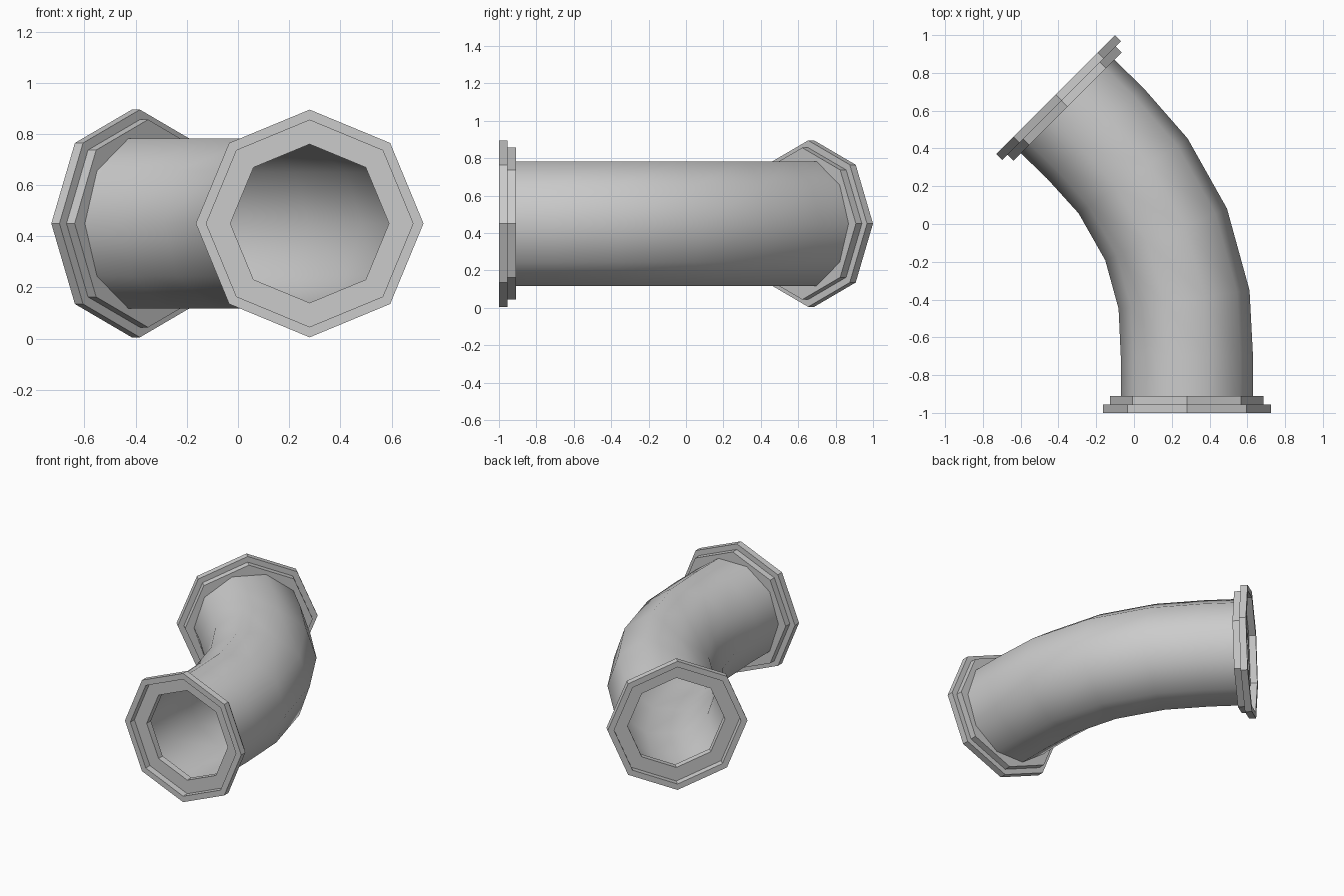
import bpy, bmesh, math
from mathutils import Matrix, Vector

if "Cube" in bpy.data.objects:
    bpy.data.objects.remove(bpy.data.objects["Cube"])

grey = bpy.data.materials.new("light_grey_metal")
grey.use_nodes = True
grey.diffuse_color = (0.6, 0.6, 0.6, 1)
grey.node_tree.nodes["Principled BSDF"].inputs["Base Color"].default_value = (0.6, 0.6, 0.6, 1)

HEIGHT = 0.45


def skin_rings(name, rings, closed):
    """Bridge equal rings of points into a surface."""
    bm = bmesh.new()
    loops = [[bm.verts.new(p) for p in ring] for ring in rings]
    sides = len(loops[0])
    pairs = list(zip(loops, loops[1:]))
    if closed:
        pairs.append((loops[-1], loops[0]))
    for a, b in pairs:
        for i in range(sides):
            j = (i + 1) % sides
            bm.faces.new((a[i], a[j], b[j], b[i]))
    bmesh.ops.recalc_face_normals(bm, faces=bm.faces)
    mesh = bpy.data.meshes.new(name)
    bm.to_mesh(mesh)
    bm.free()
    mesh.materials.append(grey)
    obj = bpy.data.objects.new(name, mesh)
    bpy.context.collection.objects.link(obj)
    return obj


def ring(x, y, turn, radius, depth, sides):
    """Upright polygon at (x, y), turned about z and moved along its axis."""
    rot = Matrix.Rotation(math.radians(turn), 3, 'Z')
    steps = [2 * math.pi * i / sides for i in range(sides)]
    return [Vector((x, y, HEIGHT)) + rot @ Vector((radius * math.cos(t), depth, radius * math.sin(t)))
            for t in steps]


# Octagonal stepped flanges with a recessed mouth
profile = [(0.31, 0.045), (0.404, 0.045), (0.404, 0), (0.445, 0),
           (0.445, 0.045), (0.406, 0.045), (0.406, 0.09), (0.31, 0.09)]
for name, x, y, turn in (("front_flange", 0.28, -1, 0), ("back_flange", -0.415, 0.685, 225)):
    skin_rings(name, [ring(x, y, turn, r, d, 8) for r, d in profile], True)

# Ten-sided bent pipe: x, y and turn of each cross-section
path = [(0.28, -0.94, 0), (0.28, -0.7, 0), (0.265, -0.4, 8), (0.17, -0.055, 23),
        (-0.005, 0.255, 34.5), (-0.205, 0.48, 43), (-0.372, 0.642, 45)]
pipe = skin_rings("bent_pipe", [ring(x, y, a, 0.35, 0, 10) for x, y, a in path], False)
for poly in pipe.data.polygons:
    poly.use_smooth = True

# Thin inner wall
wall = pipe.modifiers.new("wall", 'SOLIDIFY')
wall.thickness = 0.01
wall.offset = -1
wall.use_rim = False
